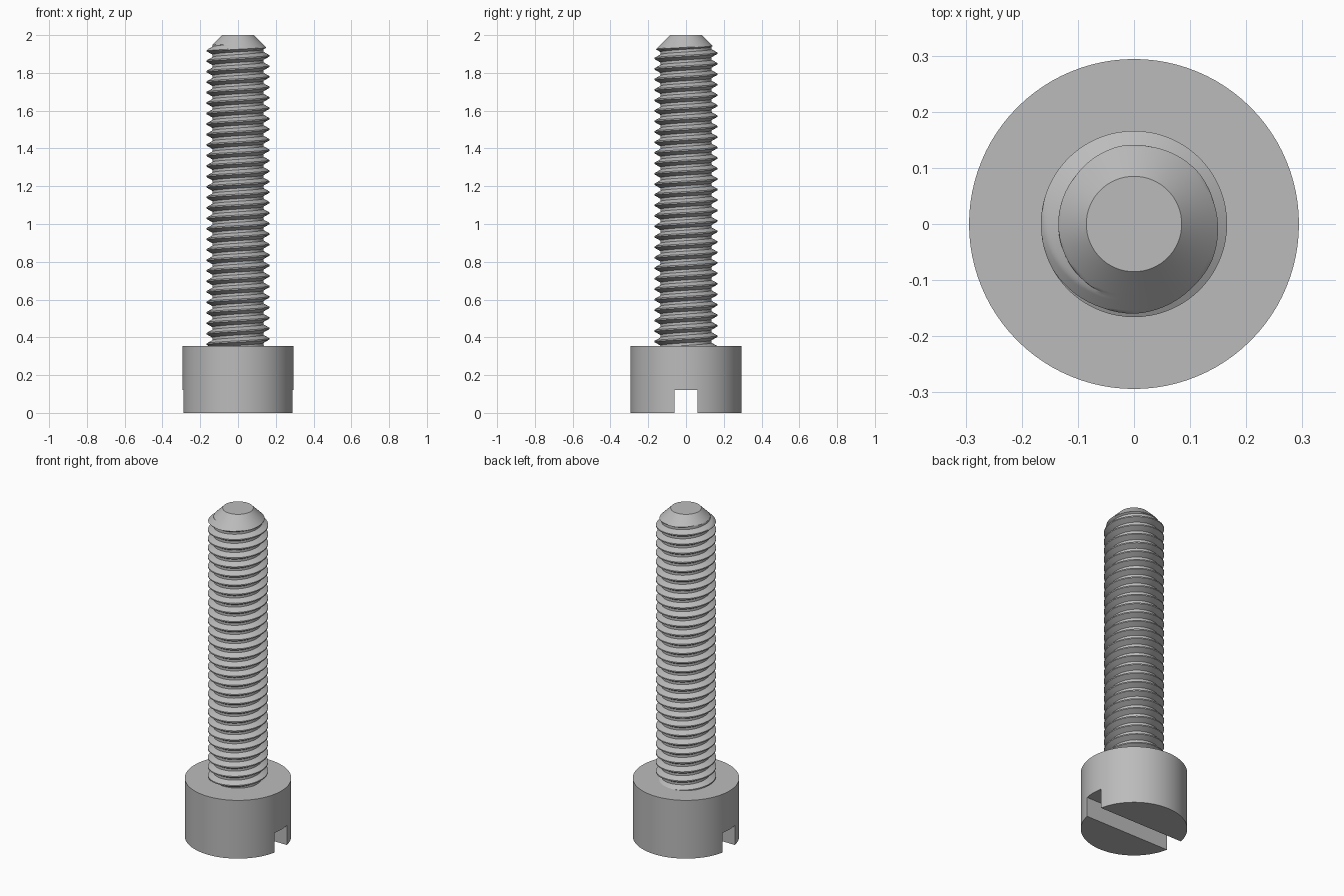
import bpy, bmesh
from math import cos, sin, pi, radians

HEAD_R, HEAD_TOP, TOP = 0.294, 0.355, 2.0
SLOT_W, SLOT_H = 0.12, 0.12
CREST, ROOT, PITCH = 0.166, 0.135, 0.0555
TIP_R = 0.085
SEGS, STEPS = 72, 16          # columns per turn, samples per pitch
CREST_Z = 1.918               # height of a crest on the right side

cube = bpy.data.objects.get("Cube")
if cube:
    bpy.data.objects.remove(cube)

steel = bpy.data.materials.new("grey_steel")
steel.use_nodes = True
colour = (0.5, 0.5, 0.5, 1)
steel.diffuse_color = colour
steel.node_tree.nodes["Principled BSDF"].inputs["Base Color"].default_value = colour


def smooth(obj, angle):
    bpy.ops.object.select_all(action="DESELECT")
    obj.select_set(True)
    bpy.context.view_layer.objects.active = obj
    bpy.ops.object.shade_smooth_by_angle(angle=radians(angle))


# Head: cylinder with a straight slot across its underside
bpy.ops.mesh.primitive_cylinder_add(vertices=96, radius=HEAD_R, depth=HEAD_TOP,
                                    location=(0, 0, HEAD_TOP / 2))
head = bpy.context.object
head.name = "screw_head"
head.data.materials.append(steel)
bpy.ops.mesh.primitive_cube_add(size=1)
cutter = bpy.context.object
cutter.name = "slot_cutter"
cutter.scale = (1, SLOT_W, 2 * SLOT_H)
cutter.data.materials.append(steel)
cutter.hide_render = True
cut = head.modifiers.new("slot", "BOOLEAN")
cut.operation, cut.object, cut.solver = "DIFFERENCE", cutter, "EXACT"
bpy.context.view_layer.objects.active = head
bpy.ops.object.modifier_apply(modifier="slot")
bpy.data.objects.remove(cutter)
smooth(head, 30)


# Thread profile: flat crest, sloped flanks, flat root
def thread_radius(phase):
    d = abs((phase + 0.5) % 1 - 0.5)          # 0 at crest, 0.5 at root
    t = min(max((d - 1 / 16) / (3 / 8 - 1 / 16), 0), 1)
    return CREST + (ROOT - CREST) * t


def shank_point(col, row):
    """Helical surface, trimmed by the conical tip and the head."""
    a = 2 * pi * col / SEGS
    phase = row / STEPS
    z = CREST_Z + PITCH * (phase - 0.5 + col / SEGS)
    z = min(max(z, HEAD_TOP - 0.02), TOP)
    r = min(thread_radius(phase), TIP_R + TOP - z)
    return r * cos(a), r * sin(a), z


# Threaded shank: columns of the helix joined round, one pitch up per turn
low = -int((CREST_Z - HEAD_TOP) / PITCH + 2) * STEPS
high = 4 * STEPS
bm = bmesh.new()
grid = [[bm.verts.new(shank_point(c, r)) for r in range(low, high)]
        for c in range(SEGS)]
for c in range(SEGS):
    wrap = STEPS if c == SEGS - 1 else 0
    a, b = grid[c], grid[(c + 1) % SEGS]
    for r in range(high - low - 1 - wrap):
        bm.faces.new((a[r], b[r + wrap], b[r + 1 + wrap], a[r + 1]))
bmesh.ops.remove_doubles(bm, verts=bm.verts, dist=1e-5)
bmesh.ops.dissolve_degenerate(bm, edges=bm.edges, dist=1e-5)
# Flat tip
rim = [e for e in bm.edges if e.is_boundary and all(v.co.z > TOP - 1e-4 for v in e.verts)]
bmesh.ops.contextual_create(bm, geom=rim)
bmesh.ops.recalc_face_normals(bm, faces=bm.faces)
mesh = bpy.data.meshes.new("threaded_shank")
bm.to_mesh(mesh)
bm.free()
mesh.materials.append(steel)
shank = bpy.data.objects.new("threaded_shank", mesh)
bpy.context.collection.objects.link(shank)
smooth(shank, 25)
